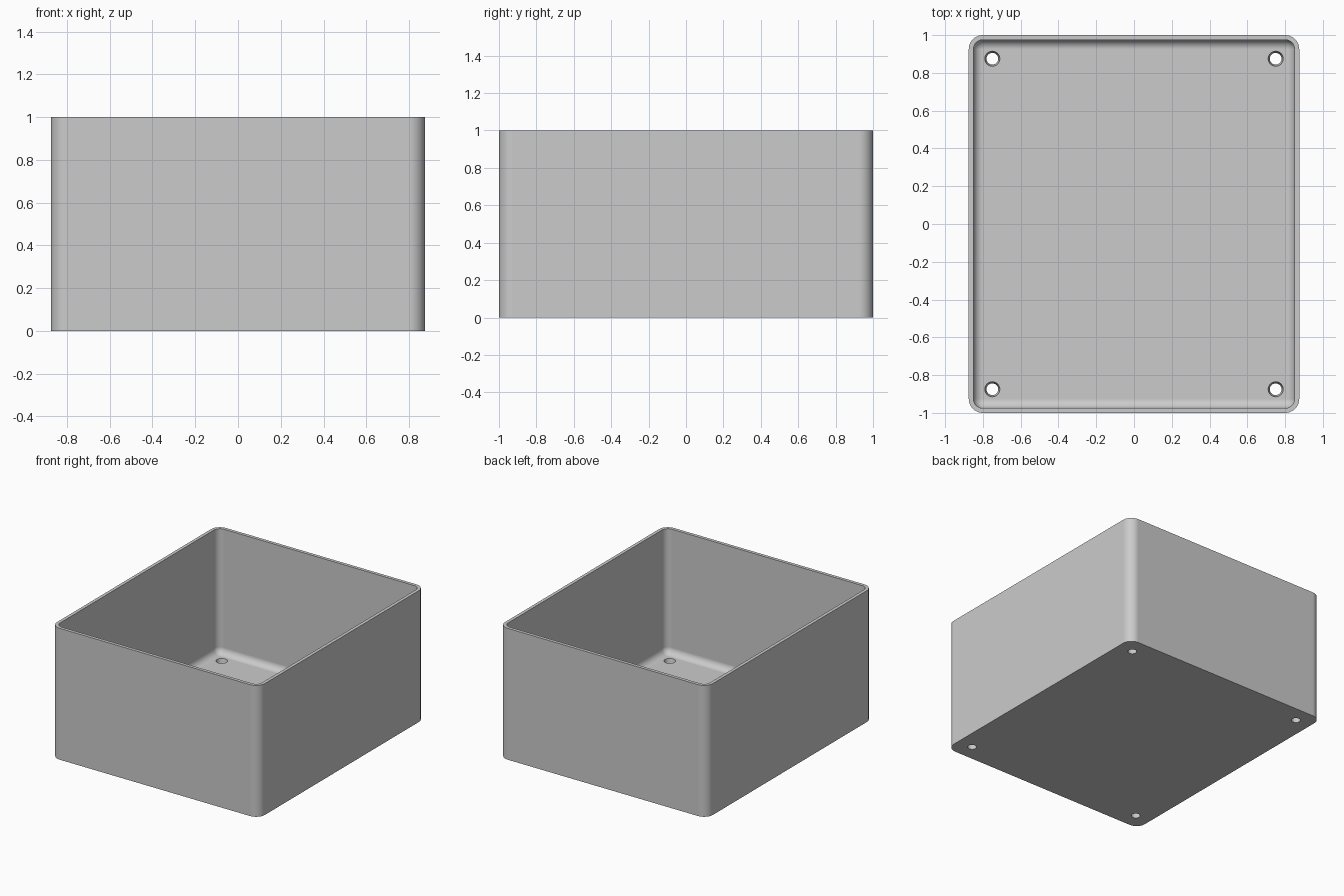
import bpy, bmesh, math
from mathutils import Matrix

HALF_X, HALF_Y, HEIGHT = 0.875, 1.0, 1.0
WALL, FLOOR = 0.025, 0.05
OUTER_R, INNER_R = 0.075, 0.05
STEPS = 10

cube = bpy.data.objects.get("Cube")
if cube:
    bpy.data.objects.remove(cube, do_unlink=True)

grey = bpy.data.materials.new("plain_grey")
colour = (0.6, 0.6, 0.6, 1.0)
grey.use_nodes = True
grey.diffuse_color = colour
grey.node_tree.nodes["Principled BSDF"].inputs["Base Color"].default_value = colour


def ring(bm, inset, radius, z):
    """Rounded rectangle of vertices, inset from the outer footprint."""
    verts = []
    for quarter, (sx, sy) in enumerate([(1, 1), (-1, 1), (-1, -1), (1, -1)]):
        cx = sx * (HALF_X - inset - radius)
        cy = sy * (HALF_Y - inset - radius)
        for i in range(STEPS + 1):
            a = (quarter + i / STEPS) * math.pi / 2
            verts.append(bm.verts.new((cx + radius * math.cos(a),
                                       cy + radius * math.sin(a), z)))
    return verts


def make_object(name, bm):
    mesh = bpy.data.meshes.new(name)
    bm.to_mesh(mesh)
    bm.free()
    mesh.materials.append(grey)
    obj = bpy.data.objects.new(name, mesh)
    bpy.context.collection.objects.link(obj)
    return obj


# Open box: outer wall, rim, inner wall, rounded floor edge
bm = bmesh.new()
rings = [ring(bm, 0, OUTER_R, 0), ring(bm, 0, OUTER_R, HEIGHT),
         ring(bm, WALL, INNER_R, HEIGHT)]
for i in range(STEPS + 1):
    a = i / STEPS * math.pi / 2
    rings.append(ring(bm, WALL + INNER_R * (1 - math.cos(a)),
                      INNER_R * math.cos(a),
                      FLOOR + INNER_R * (1 - math.sin(a))))
for low, high in zip(rings, rings[1:]):
    n = len(low)
    for i in range(n):
        j = (i + 1) % n
        bm.faces.new((low[i], low[j], high[j], high[i]))
bm.faces.new(rings[0][::-1])
bm.faces.new(rings[-1])
bmesh.ops.remove_doubles(bm, verts=bm.verts[:], dist=0.00001)
bmesh.ops.recalc_face_normals(bm, faces=bm.faces[:])
box = make_object("open_box", bm)

# Four tapered screw holes through the floor
bm = bmesh.new()
for x in (-0.75, 0.75):
    for y in (-0.875, 0.875):
        bmesh.ops.create_cone(bm, cap_ends=True, segments=32,
                              radius1=0.022, radius2=0.049, depth=0.15,
                              matrix=Matrix.Translation((x, y, FLOOR / 2)))
cutter = make_object("hole_cutter", bm)
cutter.hide_render = True

bpy.ops.object.select_all(action='DESELECT')
bpy.context.view_layer.objects.active = box
box.select_set(True)
cut = box.modifiers.new("screw_holes", 'BOOLEAN')
cut.operation = 'DIFFERENCE'
cut.solver = 'EXACT'
cut.object = cutter
bpy.ops.object.modifier_apply(modifier=cut.name)
bpy.data.objects.remove(cutter, do_unlink=True)

# Smooth rounded corners, flat walls
bpy.ops.object.shade_smooth_by_angle(angle=math.radians(30))
weighted = box.modifiers.new("flat_walls", 'WEIGHTED_NORMAL')
weighted.keep_sharp = True
